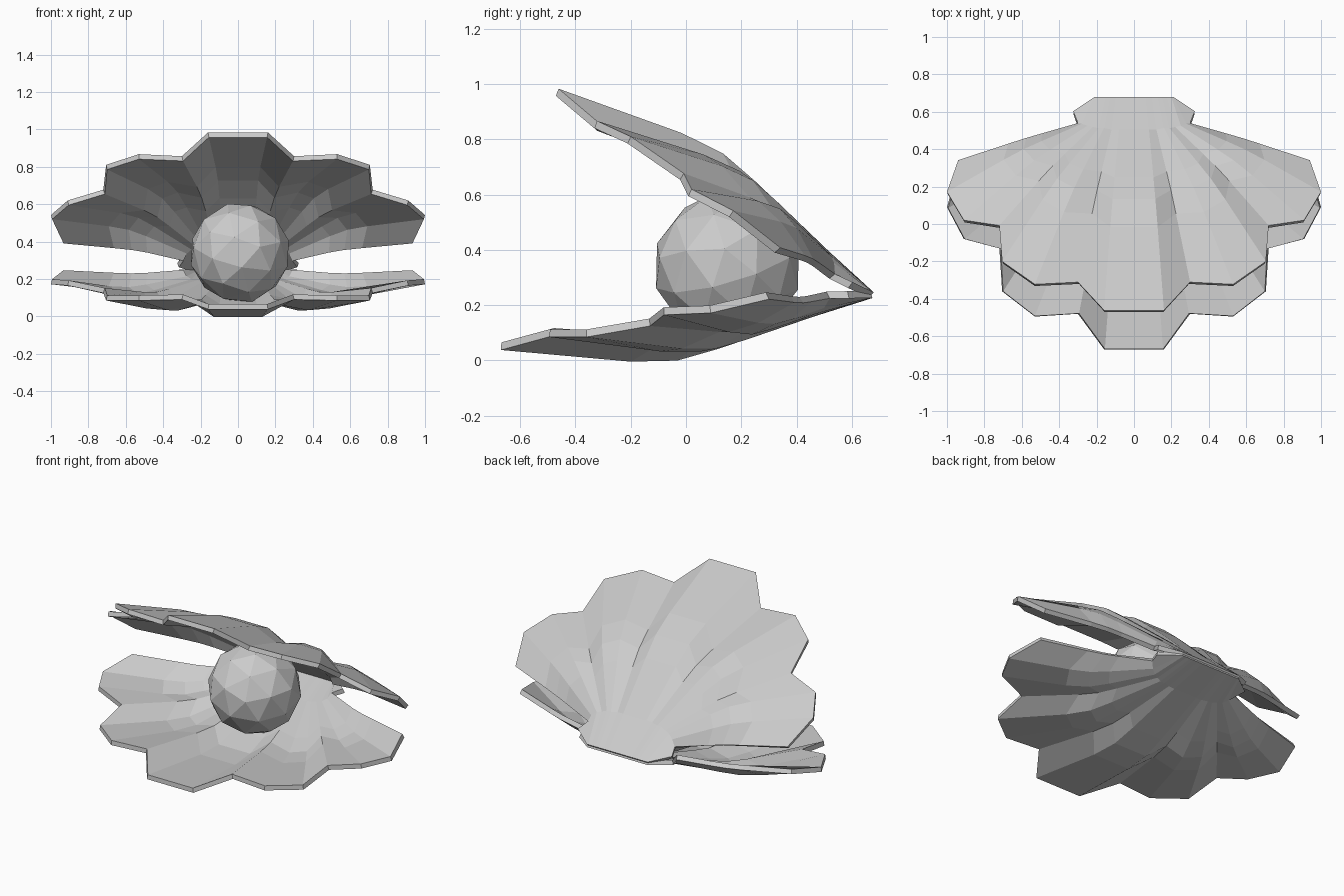
import bpy, bmesh, math
from mathutils import Matrix, Vector

if "Cube" in bpy.data.objects:
    bpy.data.objects.remove(bpy.data.objects["Cube"])

# Fan columns, right half: rim x, y, z, root x, root y, root z, sag
COLS = [
    (0.94, 0.30, 0.222, 0.30, 0.52, 0.225, 0.015),
    (1.00, 0.09, 0.172, 0.28, 0.50, 0.190, 0.05),
    (0.91, -0.08, 0.165, 0.25, 0.48, 0.172, 0.075),
    (0.72, -0.13, 0.125, 0.22, 0.47, 0.167, 0.045),
    (0.705, -0.36, 0.085, 0.19, 0.46, 0.160, 0.085),
    (0.53, -0.495, 0.085, 0.16, 0.46, 0.158, 0.095),
    (0.30, -0.48, 0.090, 0.12, 0.45, 0.157, 0.065),
    (0.16, -0.67, 0.038, 0.08, 0.45, 0.155, 0.105),
]
# Position along each rib and how much of the sag applies there
RINGS = [(0, 0), (0.3, 0.75), (0.43, 1), (0.58, 0.87), (1, 0)]
HINGE_Y, HINGE_Z, TILT = 0.67, 0.238, math.radians(12.45)


def column(c, first, side):
    rx, ry, rz, x0, y0, z0, sag = c
    hinge = (0.325, 0.59, 0.225) if first else (min(0.21, x0 * 0.8), 0.675, 0.226)
    pts = [hinge]
    for t, s in RINGS:
        pts.append((x0 + (rx - x0) * t, y0 + (ry - y0) * t,
                    z0 + (rz - z0) * t - sag * s))
    return [Vector((side * p[0], p[1], p[2])) for p in pts]


def shell(name, mirrored):
    n = len(COLS)
    cols = [column(c, i == 0, -1) for i, c in enumerate(COLS)]
    cols += [column(COLS[i], i == 0, 1) for i in reversed(range(n))]
    bm = bmesh.new()
    grid = [[bm.verts.new(p) for p in col] for col in cols]
    for a, b in zip(grid, grid[1:]):
        for j in range(len(a) - 1):
            bm.faces.new((a[j], a[j + 1], b[j + 1], b[j]))
    bmesh.ops.remove_doubles(bm, verts=bm.verts, dist=0.0005)
    if mirrored:
        # Reflect across the plane that bisects the open shell
        pivot = Matrix.Translation((0, HINGE_Y, HINGE_Z))
        normal = Vector((0, math.sin(TILT), math.cos(TILT)))
        flip = Matrix.Scale(-1, 4, normal)
        bmesh.ops.transform(bm, matrix=pivot @ flip @ pivot.inverted(), verts=bm.verts)
        bmesh.ops.reverse_faces(bm, faces=bm.faces)
    mesh = bpy.data.meshes.new(name)
    bm.to_mesh(mesh)
    bm.free()
    ob = bpy.data.objects.new(name, mesh)
    bpy.context.collection.objects.link(ob)
    # Shell wall grows towards the inside
    mod = ob.modifiers.new("thickness", 'SOLIDIFY')
    mod.thickness = 0.028
    mod.offset = 1
    return ob


shell("lower_shell", False)
shell("upper_shell", True)

# Faceted pearl
bpy.ops.mesh.primitive_ico_sphere_add(subdivisions=2, radius=0.27,
                                      location=(0.01, 0.15, 0.34),
                                      rotation=(0.3, 0.2, 0.1))
bpy.context.object.name = "pearl"
